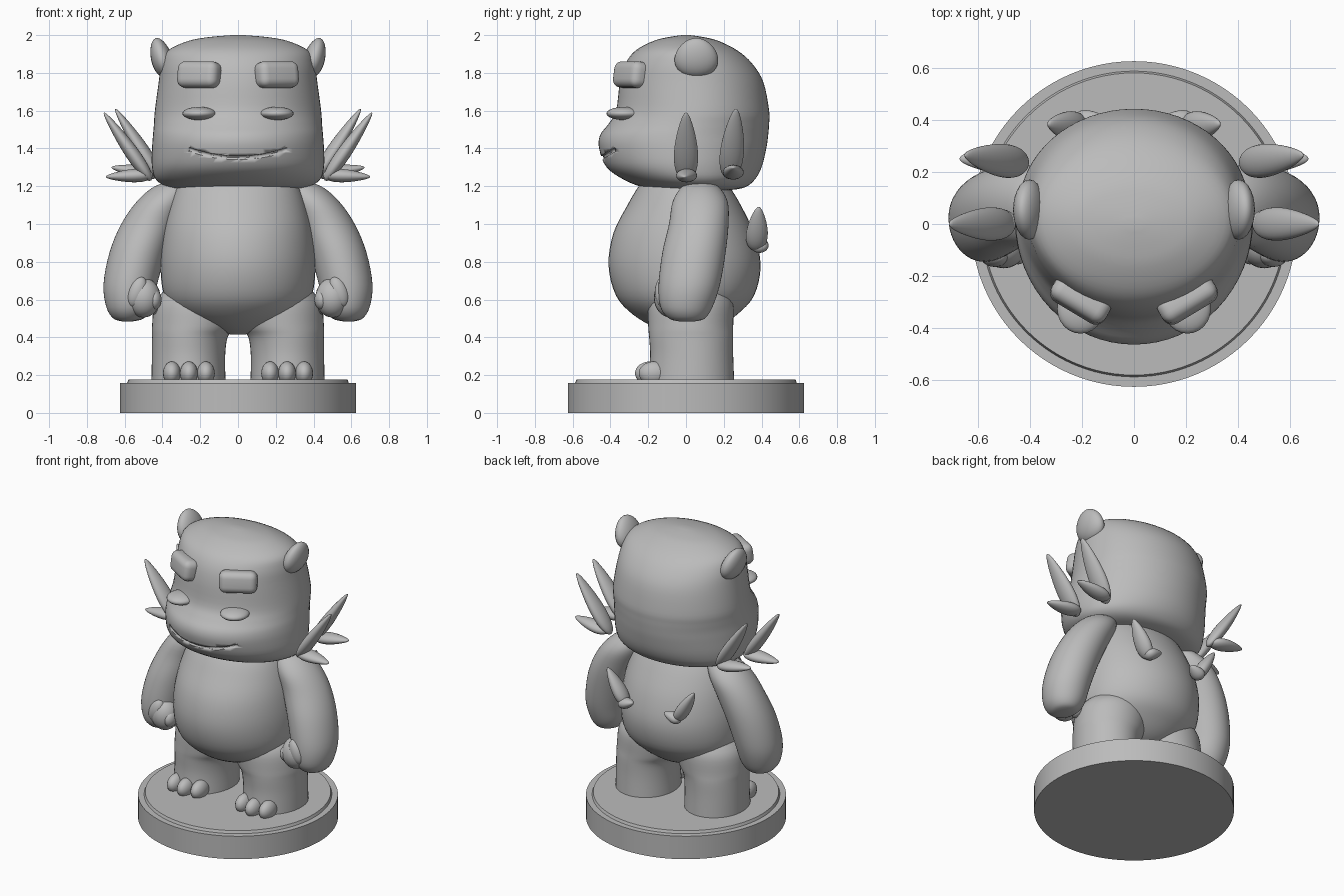
import bpy, bmesh, math
from mathutils import Vector, Matrix
from mathutils.bvhtree import BVHTree

cube = bpy.data.objects.get("Cube")
if cube:
    bpy.data.objects.remove(cube, do_unlink=True)

grey = bpy.data.materials.new("plain grey")
grey.use_nodes = True
grey.diffuse_color = (0.5, 0.5, 0.5, 1)
grey.node_tree.nodes["Principled BSDF"].inputs["Base Color"].default_value = (0.5, 0.5, 0.5, 1)


def finish(name, bm, mirror=False, angle=50):
    """Turn a bmesh into a smooth shaded object, mirrored across x if asked."""
    bmesh.ops.recalc_face_normals(bm, faces=bm.faces[:])
    mesh = bpy.data.meshes.new(name)
    bm.to_mesh(mesh)
    bm.free()
    mesh.materials.append(grey)
    obj = bpy.data.objects.new(name, mesh)
    bpy.context.collection.objects.link(obj)
    bpy.ops.object.select_all(action='DESELECT')
    bpy.context.view_layer.objects.active = obj
    obj.select_set(True)
    bpy.ops.object.shade_smooth_by_angle(angle=math.radians(angle))
    if mirror:
        obj.modifiers.new("Mirror", 'MIRROR').use_mirror_merge = False
    return obj


def spline(rows, steps):
    """Catmull-Rom through rows of equal length."""
    pts = [rows[0]] + rows + [rows[-1]]
    out = []
    for a, b, c, d in zip(pts, pts[1:], pts[2:], pts[3:]):
        for s in range(steps):
            t = s / steps
            out.append([q + t / 2 * (r - p + t * (2 * p - 5 * q + 4 * r - e
                        + t * (3 * (q - r) + e - p))) for p, q, r, e in zip(a, b, c, d)])
    return out + [rows[-1]]


def loft(rows, steps=4, sides=48):
    """Stack egg-shaped rings: z, centre x, half width, front y, back y."""
    bm = bmesh.new()
    rings = []
    for z, cx, rx, front, back in spline(rows, steps):
        cy = front + (back - front) * 0.53
        ring = []
        for i in range(sides):
            a = math.tau * i / sides
            reach = back - cy if math.sin(a) > 0 else cy - front
            ring.append(bm.verts.new((cx + rx * math.cos(a), cy + reach * math.sin(a), z)))
        rings.append(ring)
    for lo, hi in zip(rings, rings[1:]):
        for i in range(sides):
            j = (i + 1) % sides
            bm.faces.new((lo[i], lo[j], hi[j], hi[i]))
    bm.faces.new(rings[0])
    bm.faces.new(rings[-1])
    return bm


def blob(bm, centre, size, rot=Matrix(), point=0.0):
    """Add an ellipsoid, optionally narrowed toward its local top."""
    verts = bmesh.ops.create_uvsphere(bm, u_segments=24, v_segments=16, radius=1)["verts"]
    for v in verts:
        k = 1 - point * (v.co.z + 0.5)
        v.co.x *= k
        v.co.y *= k
    bmesh.ops.transform(bm, verts=verts, matrix=Matrix.Translation(centre) @ rot
                        @ Matrix.Diagonal((*size, 1)))


def leaf(bm, base, tip, width, thick):
    base, tip = Vector(base), Vector(tip)
    turn = (tip - base).to_track_quat('Z', 'Y').to_matrix().to_4x4()
    blob(bm, (base + tip) / 2, (width, thick, (tip - base).length / 2), turn, 0.32)


# Round stand with a thin raised top
bm = bmesh.new()
for radius, low, high in ((0.625, 0, 0.158), (0.59, 0.15, 0.176)):
    bmesh.ops.create_cone(bm, cap_ends=True, segments=96, radius1=radius,
                          radius2=radius - (0.01 if low else 0), depth=high - low,
                          matrix=Matrix.Translation((0, 0, (low + high) / 2)))
finish("stand", bm, angle=30)

# Body
finish("body", loft([
    (0.415, 0, 0.04, -0.05, 0.05), (0.45, 0, 0.16, -0.16, 0.17), (0.52, 0, 0.31, -0.28, 0.27),
    (0.62, 0, 0.39, -0.37, 0.36), (0.78, 0, 0.41, -0.41, 0.395), (0.95, 0, 0.395, -0.385, 0.36),
    (1.1, 0, 0.36, -0.31, 0.29), (1.2, 0, 0.32, -0.25, 0.23), (1.25, 0, 0.28, -0.2, 0.2)]))

# Head with a forward muzzle
bm = loft([
    (1.175, 0, 0.2, -0.08, 0.18), (1.19, 0, 0.35, -0.21, 0.3), (1.23, 0, 0.43, -0.32, 0.36),
    (1.3, 0, 0.455, -0.42, 0.4), (1.4, 0, 0.455, -0.46, 0.425), (1.47, 0, 0.45, -0.455, 0.435),
    (1.53, 0, 0.445, -0.41, 0.44), (1.6, 0, 0.44, -0.37, 0.44), (1.75, 0, 0.42, -0.35, 0.41),
    (1.85, 0, 0.405, -0.32, 0.35), (1.92, 0, 0.37, -0.265, 0.27), (1.97, 0, 0.26, -0.17, 0.17),
    (1.99, 0, 0.15, -0.09, 0.09), (2.0, 0, 0.03, -0.02, 0.02)], sides=64)
skin = BVHTree.FromBMesh(bm)
head = finish("head", bm)


def on_face(x, z):
    return skin.ray_cast(Vector((x, -2, z)), Vector((0, 1, 0)))[:2]


# Smiling mouth groove, cut with a bent tube
curve = bpy.data.curves.new("mouth_cutter", 'CURVE')
curve.dimensions = '3D'
curve.bevel_depth = 0.011
curve.bevel_resolution = 2
curve.use_fill_caps = True
line = curve.splines.new('POLY')
line.points.add(24)
for i, p in enumerate(line.points):
    u = i / 12 - 1
    p.co = (*on_face(0.26 * u, 1.35 + 0.045 * u * u)[0], 1)
cutter = bpy.data.objects.new("mouth_cutter", curve)
bpy.context.collection.objects.link(cutter)
bpy.ops.object.select_all(action='DESELECT')
bpy.context.view_layer.objects.active = cutter
cutter.select_set(True)
bpy.ops.object.convert(target='MESH')
cutter = bpy.context.object
cut = head.modifiers.new("Mouth", 'BOOLEAN')
cut.operation = 'DIFFERENCE'
cut.object = cutter
bpy.context.view_layer.objects.active = head
bpy.ops.object.modifier_apply(modifier="Mouth")
bpy.data.objects.remove(cutter, do_unlink=True)

# Eyes set flush on the face
spot, normal = on_face(0.205, 1.585)
bm = bmesh.new()
blob(bm, spot, (0.09, 0.095, 0.035), normal.to_track_quat('Z', 'Y').to_matrix().to_4x4())
finish("eyes", bm, True)

# Chunky rounded eyebrows
spot, normal = on_face(0.205, 1.79)
bm = bmesh.new()
bmesh.ops.create_cube(bm, size=1, matrix=Matrix.Translation(spot)
                      @ Matrix.Rotation(math.radians(31), 4, 'Z')
                      @ Matrix.Rotation(math.radians(-8), 4, 'X')
                      @ Matrix.Diagonal((0.24, 0.11, 0.14, 1)))
bmesh.ops.bevel(bm, geom=bm.edges[:], offset=0.042, segments=5, profile=0.5, affect='EDGES')
finish("eyebrows", bm, True)

# Ears
bm = bmesh.new()
blob(bm, (0.405, 0.055, 1.88), (0.06, 0.122, 0.108), Matrix.Rotation(math.radians(16), 4, 'Y'), 0.12)
finish("ears", bm, True)

# Leaf tufts beside the cheeks
bm = bmesh.new()
leaf(bm, (0.46, 0.0, 1.23), (0.71, 0.0, 1.59), 0.072, 0.042)
leaf(bm, (0.45, 0.01, 1.26), (0.7, -0.01, 1.25), 0.062, 0.04)
leaf(bm, (0.41, 0.23, 1.24), (0.65, 0.265, 1.61), 0.072, 0.042)
leaf(bm, (0.42, 0.25, 1.26), (0.67, 0.25, 1.3), 0.062, 0.04)
finish("cheek_leaves", bm, True)

# Small leaf pairs on the back
bm = bmesh.new()
leaf(bm, (0.19, 0.37, 0.86), (0.33, 0.385, 1.09), 0.065, 0.045)
leaf(bm, (0.23, 0.38, 0.87), (0.12, 0.41, 0.91), 0.052, 0.04)
finish("back_leaves", bm, True)

# Arms
finish("arms", loft([
    (0.485, 0.585, 0.03, -0.04, 0.05), (0.5, 0.58, 0.08, -0.09, 0.1), (0.56, 0.575, 0.122, -0.135, 0.14),
    (0.68, 0.57, 0.142, -0.145, 0.18), (0.85, 0.53, 0.15, -0.125, 0.21), (1.0, 0.47, 0.148, -0.09, 0.225),
    (1.12, 0.4, 0.135, -0.07, 0.22), (1.2, 0.34, 0.1, -0.02, 0.17), (1.23, 0.31, 0.03, 0.03, 0.1)]), True)

# Curled fingers and thumb
bm = bmesh.new()
blob(bm, (0.5, -0.08, 0.61), (0.09, 0.09, 0.105))
blob(bm, (0.445, -0.1, 0.6), (0.04, 0.055, 0.055))
blob(bm, (0.455, -0.03, 0.57), (0.045, 0.055, 0.05))
blob(bm, (0.535, -0.12, 0.64), (0.05, 0.045, 0.085), Matrix.Rotation(math.radians(-20), 4, 'Y'))
finish("fingers", bm, True)

# Legs
finish("legs", loft([
    (0.17, 0.262, 0.196, -0.2, 0.255), (0.3, 0.262, 0.194, -0.19, 0.25), (0.4, 0.255, 0.2, -0.195, 0.25),
    (0.46, 0.235, 0.22, -0.2, 0.25), (0.58, 0.21, 0.23, -0.2, 0.25), (0.66, 0.18, 0.2, -0.17, 0.22)]), True)

# Toes
bm = bmesh.new()
for x, y in ((0.17, -0.17), (0.26, -0.19), (0.35, -0.17)):
    blob(bm, (x, y, 0.21), (0.047, 0.08, 0.062))
finish("toes", bm, True)
